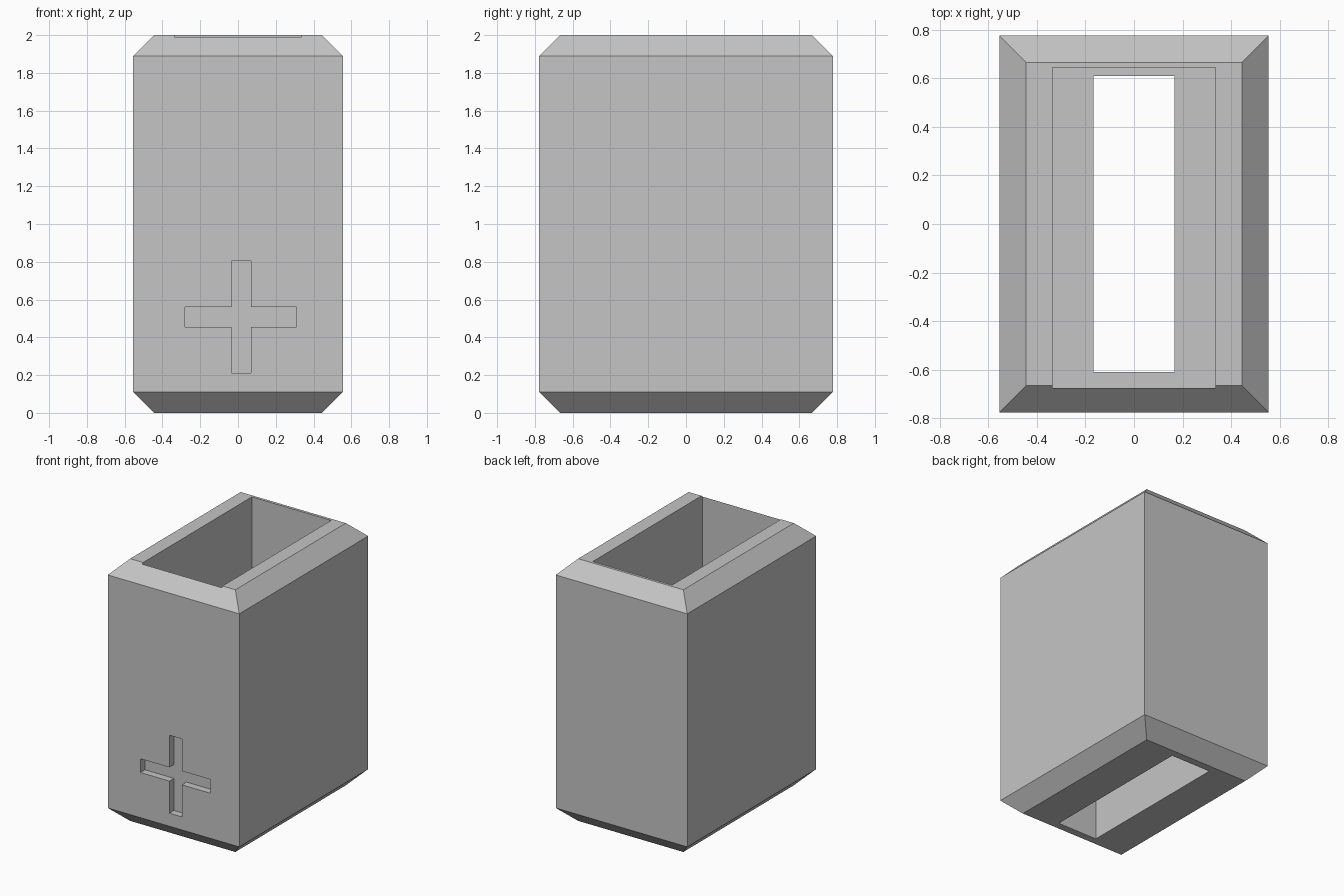
import bpy
import bmesh

cube = bpy.data.objects.get("Cube")
if cube:
    bpy.data.objects.remove(cube, do_unlink=True)

GREY = (0.56, 0.56, 0.56, 1)
grey = bpy.data.materials.new("plain grey")
grey.use_nodes = True
grey.diffuse_color = GREY
grey.node_tree.nodes["Principled BSDF"].inputs["Base Color"].default_value = GREY


def make_object(name, bm):
    bmesh.ops.recalc_face_normals(bm, faces=bm.faces)
    mesh = bpy.data.meshes.new(name)
    bm.to_mesh(mesh)
    bm.free()
    mesh.materials.append(grey)
    obj = bpy.data.objects.new(name, mesh)
    bpy.context.collection.objects.link(obj)
    return obj


def stacked_block(name, layers):
    """Closed block through (half x, half y, z) rectangles."""
    bm = bmesh.new()
    rings = [[bm.verts.new((sx * hx, sy * hy, z))
              for sx, sy in ((-1, -1), (1, -1), (1, 1), (-1, 1))]
             for hx, hy, z in layers]
    bm.faces.new(rings[0])
    bm.faces.new(rings[-1])
    for low, high in zip(rings, rings[1:]):
        for i in range(4):
            j = (i + 1) % 4
            bm.faces.new((low[i], low[j], high[j], high[i]))
    return make_object(name, bm)


def cut_box(target, name, xs, ys, zs):
    """Subtract a box given by its limits on each axis."""
    bm = bmesh.new()
    bmesh.ops.create_cube(bm, size=1)
    for v in bm.verts:
        v.co = [lo if c < 0 else hi for c, (lo, hi) in zip(v.co, (xs, ys, zs))]
    cutter = make_object(name, bm)
    cutter.hide_render = True
    mod = target.modifiers.new(name, "BOOLEAN")
    mod.operation = "DIFFERENCE"
    mod.solver = "EXACT"
    mod.object = cutter
    bpy.context.view_layer.objects.active = target
    bpy.ops.object.modifier_apply(modifier=mod.name)
    bpy.data.objects.remove(cutter, do_unlink=True)


# Outer shell with chamfered top and bottom rims
W, D, H, C = 0.555, 0.777, 2.0, 0.111
body = stacked_block("holder_body", [
    (W - C, D - C, 0), (W, D, C), (W, D, H - C), (W - C, D - C, H)])

# Deep open compartment and the narrower slot through its floor
FLOOR = 0.44
cut_box(body, "compartment", (-0.335, 0.335), (-0.675, 0.645), (FLOOR, H + 0.2))
cut_box(body, "floor_slot", (-0.167, 0.167), (-0.61, 0.61), (-0.2, FLOOR + 0.2))

# Shallow plus-shaped recess on the front
recess = (-D - 0.1, -D + 0.055)
cut_box(body, "plus_upright", (-0.035, 0.07), recess, (0.21, 0.805))
cut_box(body, "plus_crossbar", (-0.28, 0.31), recess, (0.455, 0.56))
